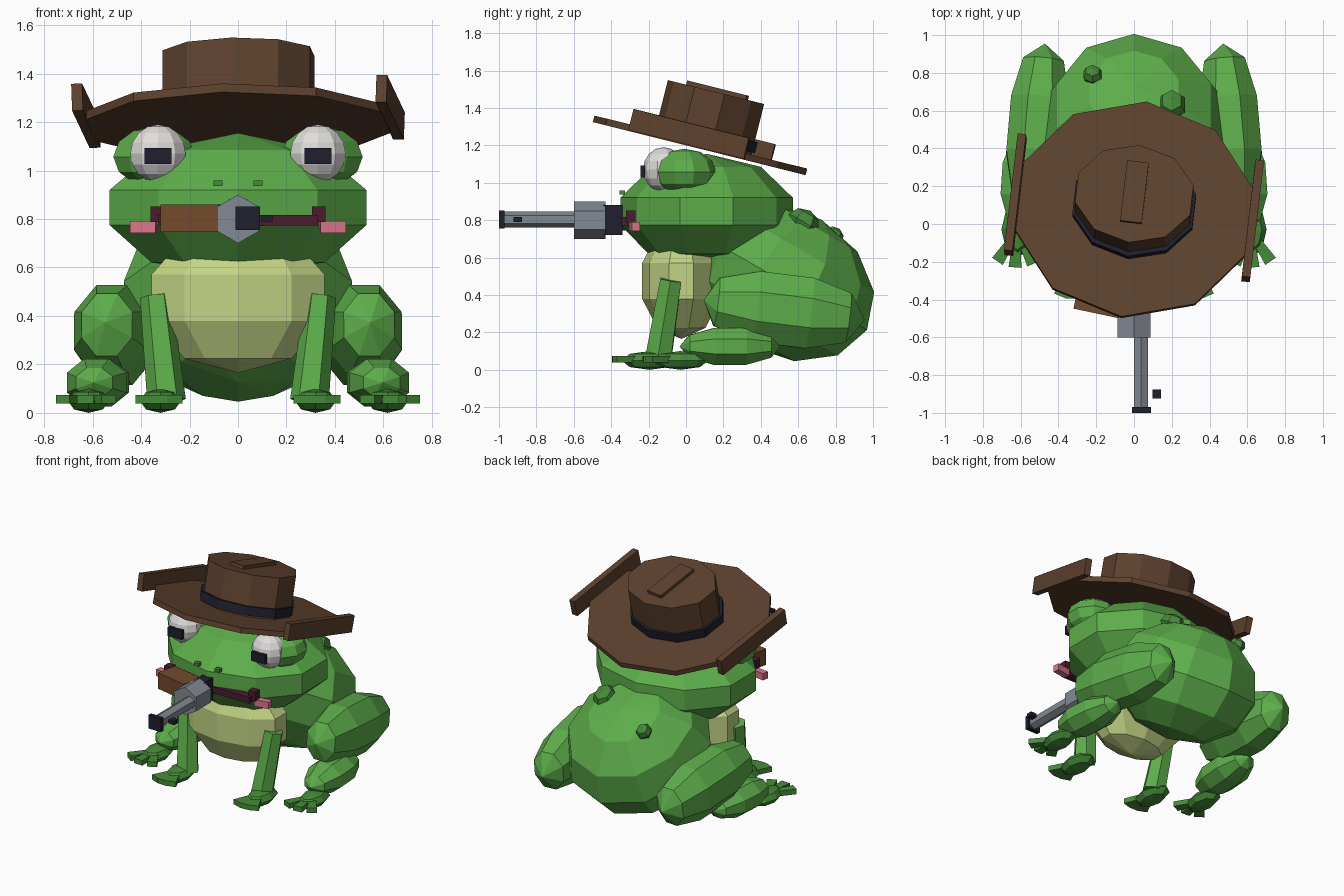
import bpy, bmesh, math
from mathutils import Matrix, Vector, Euler

if "Cube" in bpy.data.objects:
    bpy.data.objects.remove(bpy.data.objects["Cube"])

R = math.radians


def material(name, rgb):
    m = bpy.data.materials.new(name)
    m.diffuse_color = (*rgb, 1)
    m.use_nodes = True
    m.node_tree.nodes["Principled BSDF"].inputs["Base Color"].default_value = m.diffuse_color
    return m


GREEN = material("frog green", (0.11, 0.42, 0.07))
DARK_GREEN = material("dark green", (0.06, 0.26, 0.04))
BELLY = material("pale belly", (0.55, 0.66, 0.235))
HAT = material("hat brown", (0.11, 0.053, 0.027))
DARK = material("near black", (0.013, 0.014, 0.026))
METAL = material("gun grey", (0.225, 0.255, 0.29))
WOOD = material("grip wood", (0.17, 0.069, 0.026))
MAROON = material("mouth maroon", (0.07, 0.012, 0.028))
PINK = material("lip pink", (0.68, 0.19, 0.26))
WHITE = material("eye white", (0.75, 0.72, 0.72))


def place(loc, rot=(0, 0, 0)):
    return Matrix.Translation(loc) @ Euler([R(a) for a in rot]).to_matrix().to_4x4()


def finish(name, mat, bm, matrix):
    bmesh.ops.transform(bm, matrix=matrix, verts=bm.verts)
    bmesh.ops.recalc_face_normals(bm, faces=bm.faces)
    me = bpy.data.meshes.new(name)
    bm.to_mesh(me)
    bm.free()
    me.materials.append(mat)
    ob = bpy.data.objects.new(name, me)
    bpy.context.collection.objects.link(ob)
    return ob


def lathe(name, mat, profile, n, matrix, phase=90, sx=1, sy=1):
    """Closed n-sided solid from (radius, z) pairs, bottom to top."""
    bm = bmesh.new()
    rings = []
    for r, z in profile:
        count = 1 if r < 1e-6 else n
        rings.append([bm.verts.new((sx * r * math.cos(R(phase + 360 * i / n)),
                                    sy * r * math.sin(R(phase + 360 * i / n)), z))
                      for i in range(count)])
    for a, b in zip(rings, rings[1:]):
        for i in range(n):
            j = (i + 1) % n
            quad = [a[i % len(a)], a[j % len(a)], b[j % len(b)], b[i % len(b)]]
            bm.faces.new(list(dict.fromkeys(quad)))
    for ring in (rings[0], rings[-1]):
        if len(ring) > 1:
            bm.faces.new(ring)
    return finish(name, mat, bm, matrix)


def ellipsoid(name, mat, loc, radii, n=10, rings=5, rot=(0, 0, 0), phase=90):
    prof = []
    for k in range(rings + 1):
        lat = math.pi * (k / rings - 0.5)
        prof.append((0 if k in (0, rings) else math.cos(lat), radii[2] * math.sin(lat)))
    return lathe(name, mat, prof, n, place(loc, rot), phase, radii[0], radii[1])


def box(name, mat, size, matrix, taper=1):
    bm = bmesh.new()
    bmesh.ops.create_cube(bm, size=1)
    for v in bm.verts:
        k = taper if v.co.y > 0 else 1
        v.co = Vector((v.co.x * size[0] * k, v.co.y * size[1], v.co.z * size[2]))
    return finish(name, mat, bm, matrix)


def foot(name, x, y, fan, turn, s):
    ellipsoid(name + "_pad", DARK_GREEN, (s * x, y + 0.01, 0.05), (0.085, 0.15, 0.05), 8, 4)
    for k in (-1, 0, 1):
        a = R(k * fan + s * turn)
        d = 0.115
        box(name + "_toe", DARK_GREEN, (0.068, 0.15, 0.036),
            place((s * x + d * math.sin(a), y - d * math.cos(a), 0.056),
                  (0, 0, math.degrees(a))), 0.6)


# body, belly, head
ellipsoid("body", GREEN, (0, 0.53, 0.465), (0.495, 0.505, 0.39), 10, 6, (-30, 0, 0))
ellipsoid("belly", BELLY, (0, -0.025, 0.475), (0.395, 0.22, 0.31))
lathe("head", GREEN, ((0, 0.58), (0.64, 0.62), (0.951, 0.775), (0.951, 0.92), (0.6, 1.085), (0, 1.155)),
      10, place((0, 0.11, 0)), 90, 0.586, 0.485)

# warts on the back
ellipsoid("wart", DARK_GREEN, (0.2, 0.63, 0.79), (0.08, 0.09, 0.07), 6, 4, (-30, 0, 0))
ellipsoid("wart", DARK_GREEN, (-0.22, 0.79, 0.715), (0.055, 0.055, 0.05), 6, 4, (-40, 0, 0))

# paired face parts and legs
for s in (-1, 1):
    ellipsoid("eye_socket", GREEN, (s * 0.345, -0.01, 1.057), (0.178, 0.172, 0.125), 10, 6)
    ellipsoid("eyeball", WHITE, (s * 0.33, -0.12, 1.07), (0.12, 0.11, 0.12), 10, 8)
    box("pupil", DARK, (0.11, 0.025, 0.065), place((s * 0.33, -0.232, 1.06)))
    box("nostril", DARK_GREEN, (0.037, 0.03, 0.022), place((s * 0.083, -0.34, 0.947)))
    box("mouth_corner", MAROON, (0.055, 0.05, 0.065), place((s * 0.333, -0.295, 0.82)))
    box("lip", PINK, (0.105, 0.045, 0.048), place((s * 0.39, -0.275, 0.767), (0, 0, s * 8)))

    # thigh: blunt eight-sided barrel from rump to knee
    lathe("thigh", GREEN, ((0, -0.44), (0.68, -0.35), (0.97, -0.14), (0.97, 0.15), (0.66, 0.36), (0, 0.43)),
          8, place((s * 0.51, 0.52, 0.32), (83, 0, s * 5)), 22.5, 0.172, 0.212)
    ellipsoid("shin", GREEN, (s * 0.578, 0.235, 0.125), (0.14, 0.112, 0.27), 8, 5,
              (90, 0, s * 4), 22.5)
    foot("hind_foot", 0.617, -0.04, 30, 4, s)

    # front leg runs from shoulder down to the foot
    top, low = Vector((s * 0.34, -0.08, 0.48)), Vector((s * 0.295, -0.15, 0.05))
    aim = (top - low).to_track_quat('Z', 'Y').to_matrix().to_4x4()
    lathe("front_leg", GREEN, ((0.08, 0), (0.065, (top - low).length)), 6,
          Matrix.Translation(low) @ aim, 90)
    foot("front_foot", 0.32, -0.205, 20, 2, s)

# mouth
box("mouth", MAROON, (0.66, 0.06, 0.045), place((0, -0.315, 0.795)))

# revolver held in the mouth
lathe("gun_cylinder", METAL, ((0.1, 0), (0.1, 0.17)), 6, place((0, -0.43, 0.8), (90, 0, 0)))
box("gun_frame", DARK, (0.08, 0.1, 0.16), place((0, -0.39, 0.8)))
lathe("gun_barrel", METAL, ((0.043, 0), (0.043, 0.4)), 6, place((0.038, -0.59, 0.803), (90, 0, 0)))
box("gun_muzzle", DARK, (0.1, 0.03, 0.096), place((0.04, -0.985, 0.803)))
box("gun_sight", DARK, (0.045, 0.045, 0.028), place((0.12, -0.9, 0.803)))
box("gun_grip", WOOD, (0.245, 0.15, 0.115), place((-0.185, -0.4, 0.803), (0, 0, -12)))

# tilted hat
hat = place((0, 0.075, 1.2), (-14, 0, 0)) @ place((0, 0, 0), (0, 0, -6.5))
lathe("hat_brim", HAT, ((1, -0.018), (1, 0.018)), 10, hat, 90, 0.645, 0.59)
lathe("hat_crown", HAT, ((1, 0), (1, 0.297)), 10, hat @ place((0, 0.014, 0)), 90, 0.322, 0.267)
lathe("hat_band", DARK, ((1, 0.03), (1, 0.09)), 10, hat @ place((0, 0.01, 0)), 90, 0.336, 0.287)
box("hat_crease", HAT, (0.115, 0.33, 0.03), hat @ place((0, 0.02, 0.305)))
for s in (-1, 1):
    box("brim_flap", HAT, (0.045, 0.64, 0.115), hat @ place((s * 0.632, 0, 0.045), (0, s * 2, 0)))
